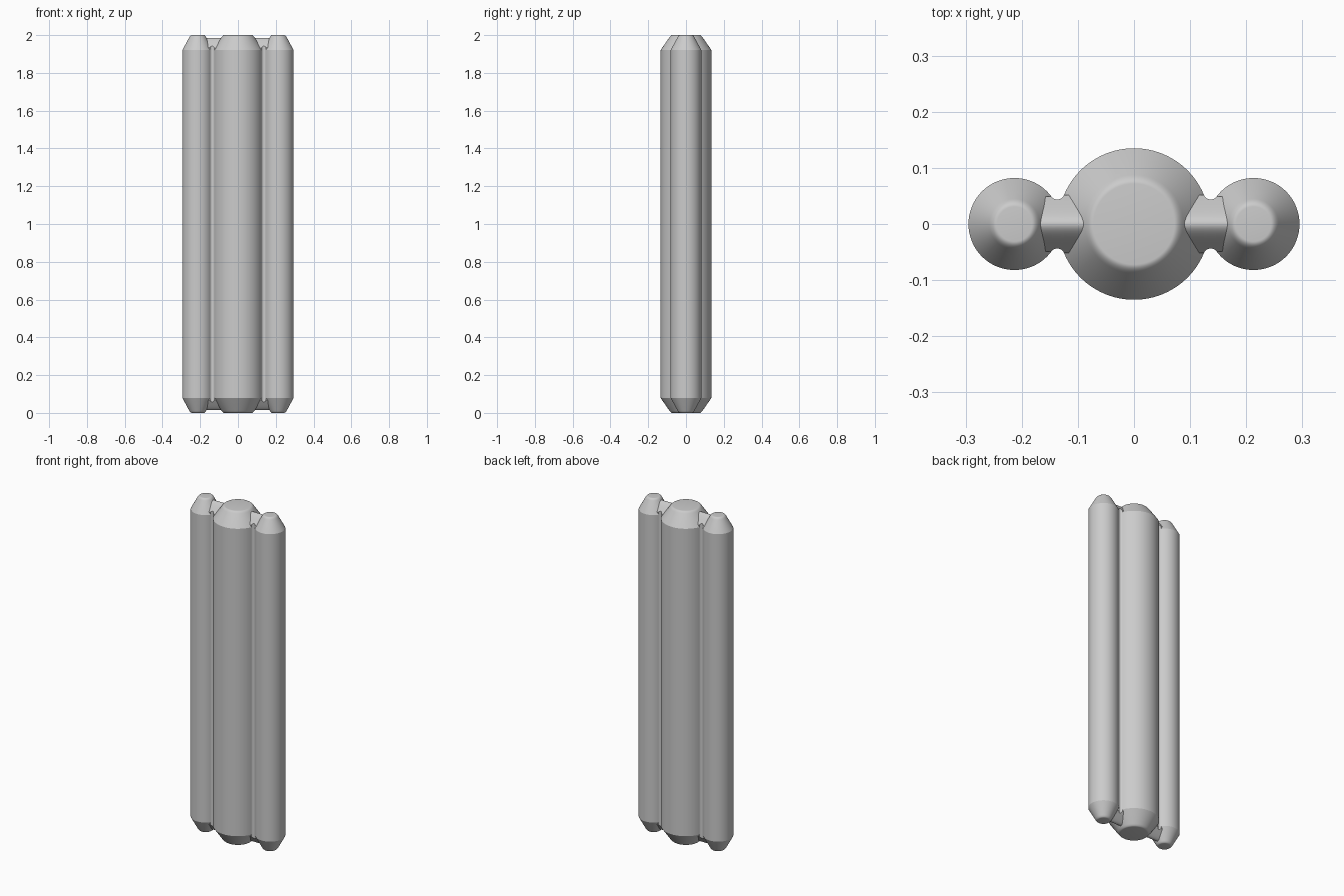
import bpy, bmesh, math

if "Cube" in bpy.data.objects:
    bpy.data.objects.remove(bpy.data.objects["Cube"])

HEIGHT, BEVEL = 2.0, 0.08
CORE_R, ROD_R, ROD_X, FILLET = 0.135, 0.082, 0.213, 0.013

grey = bpy.data.materials.new("plain grey")
grey.use_nodes = True
colour = (0.6, 0.6, 0.6, 1)
grey.diffuse_color = colour
grey.node_tree.nodes["Principled BSDF"].inputs["Base Color"].default_value = colour


def loft(name, rings):
    """Skin a list of equal closed rings and cap both ends."""
    bm = bmesh.new()
    loops = [[bm.verts.new(p) for p in ring] for ring in rings]
    n = len(loops[0])
    for a, b in zip(loops, loops[1:]):
        for i in range(n):
            j = (i + 1) % n
            bm.faces.new((a[i], a[j], b[j], b[i]))
    bm.faces.new(loops[0])
    bm.faces.new(loops[-1])
    bmesh.ops.recalc_face_normals(bm, faces=bm.faces)
    mesh = bpy.data.meshes.new(name)
    bm.to_mesh(mesh)
    bm.free()
    mesh.materials.append(grey)
    obj = bpy.data.objects.new(name, mesh)
    bpy.context.collection.objects.link(obj)
    bpy.ops.object.select_all(action="DESELECT")
    obj.select_set(True)
    bpy.context.view_layer.objects.active = obj
    bpy.ops.object.shade_smooth_by_angle(angle=math.radians(25))
    return obj


def rod(name, x, radius, shoulder, flat):
    """Upright rod with coned ends; each cone rolls softly into its flat tip."""
    ends = [(radius, BEVEL)]
    tip = shoulder - (radius - shoulder) * 0.012 / (BEVEL - 0.012)
    for k in range(7):
        t = k / 6
        r = (1 - t) ** 2 * shoulder + 2 * t * (1 - t) * tip + t * t * flat
        ends.append((r, 0.012 * (1 - t) ** 2))
    profile = ends[::-1] + [(r, HEIGHT - z) for r, z in ends]
    turn = [2 * math.pi * i / 96 for i in range(96)]
    return loft(name, [[(x + r * math.cos(a), r * math.sin(a), z) for a in turn]
                       for r, z in profile])


def web(name, side):
    """Bridge between core and rod, with hollow fillet walls and ridged ends."""
    a, b = CORE_R + FILLET, ROD_R + FILLET
    cx = (a * a - b * b + ROD_X ** 2) / (2 * ROD_X)
    cy = math.sqrt(a * a - cx * cx)
    x0 = cx * CORE_R / a
    x1 = ROD_X - (ROD_X - cx) * ROD_R / b
    xs = [0.04] + [x0 + (x1 - x0) * i / 16 for i in range(17)] + [0.2]
    soft = 0.0175
    rings = []
    for x in xs:
        u = min(max(x, x0), x1) - cx
        half = cy - math.sqrt(max(FILLET ** 2 - u * u, 0))
        ys = [half * (i / 12 - 1) for i in range(25)]
        drop = [0.015 + 1.45 * (math.hypot(y, soft) - soft) for y in ys]
        top = [(side * x, y, HEIGHT - d) for y, d in zip(ys, drop)]
        bottom = [(side * x, y, d) for y, d in zip(ys, drop)]
        rings.append(top + bottom[::-1])
    return loft(name, rings)


# Thick middle rod, with a thinner rod and a web on each side
rod("core_rod", 0, CORE_R, 0.088, 0.072)
for label, side in (("left", 1), ("right", -1)):
    rod(label + "_rod", side * ROD_X, ROD_R, 0.045, 0.031)
    web(label + "_web", side)
